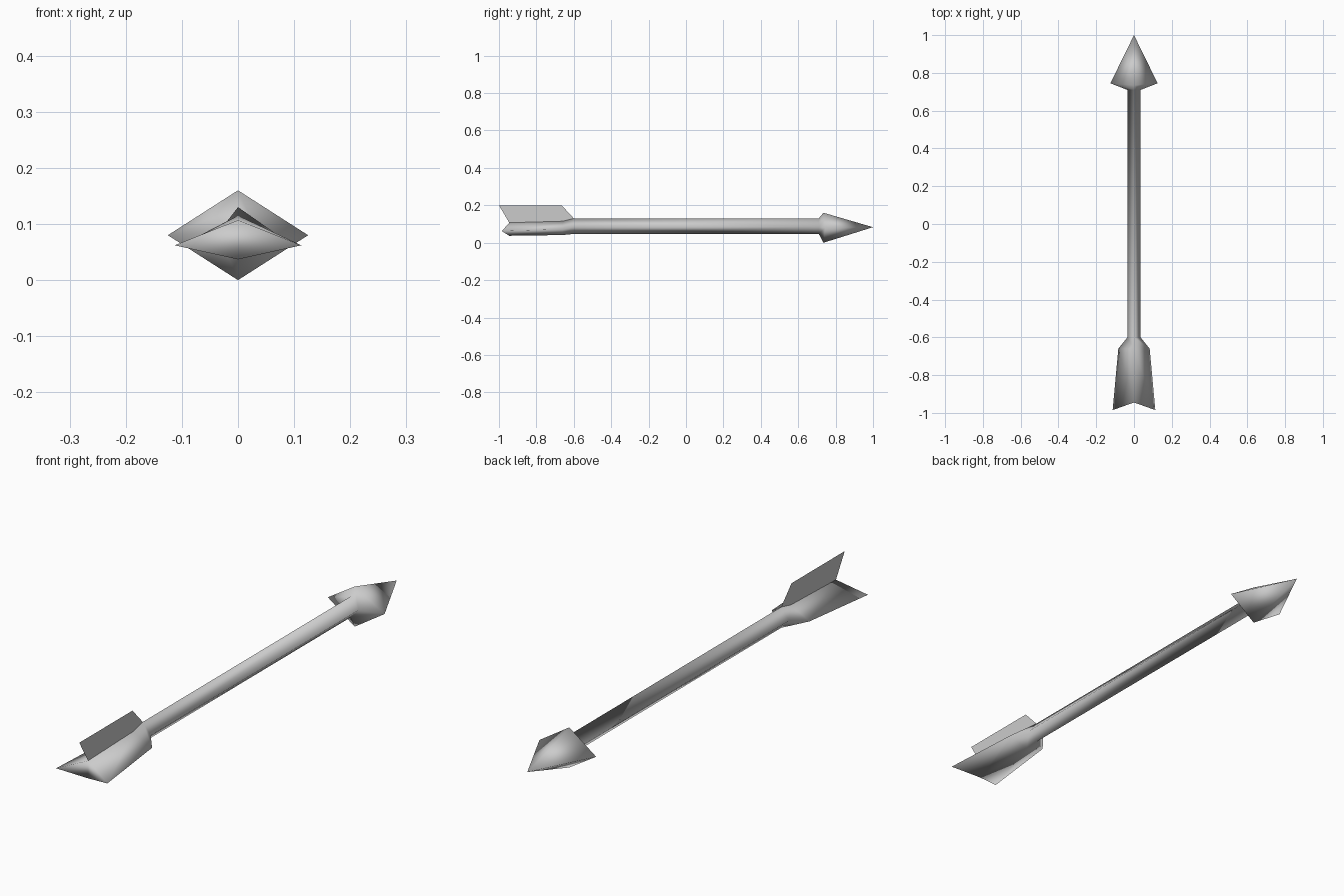
import bpy
import bmesh

cube = bpy.data.objects.get("Cube")
if cube:
    bpy.data.objects.remove(cube)

grey = bpy.data.materials.new("plain grey")
grey.use_nodes = True
colour = (0.6, 0.6, 0.6, 1)
grey.diffuse_color = colour
grey.node_tree.nodes["Principled BSDF"].inputs["Base Color"].default_value = colour


def finish(bm, name):
    """Turn a bmesh into a smooth-shaded grey object."""
    for face in bm.faces:
        face.smooth = True
    mesh = bpy.data.meshes.new(name)
    bm.to_mesh(mesh)
    bm.free()
    mesh.materials.append(grey)
    obj = bpy.data.objects.new(name, mesh)
    bpy.context.collection.objects.link(obj)
    return obj


# Diamond sections from tail to head:
# (middle y, side y, half width, side z, bottom z, top z)
sections = [
    (-0.945, -0.985, 0.113, 0.062, 0.037, 0.107),  # swept wing tips
    (-0.66, -0.66, 0.083, 0.072, 0.041, 0.115),    # wing shoulders
    (-0.60, -0.60, 0.035, 0.085, 0.047, 0.13),     # shaft start
    (0.71, 0.71, 0.035, 0.085, 0.047, 0.13),       # shaft end
    (0.735, 0.745, 0.125, 0.08, 0.0, 0.16),        # head barbs
]

# Shaft, side wings and head as one continuous diamond body
bm = bmesh.new()
rings = []
for y, side_y, width, side_z, low, high in sections:
    points = [(width, side_y, side_z), (0, y, high),
              (-width, side_y, side_z), (0, y, low)]
    rings.append([bm.verts.new(p) for p in points])
for a, b in zip(rings, rings[1:]):
    for i in range(4):
        j = (i + 1) % 4
        bm.faces.new((a[i], a[j], b[j], b[i]))

# Pointed head
tip = bm.verts.new((0, 1, 0.083))
last = rings[-1]
for i in range(4):
    bm.faces.new((last[i], last[(i + 1) % 4], tip))

# Notched tail end, folded along its upright middle
right, top, left, bottom = rings[0]
bm.faces.new((right, bottom, top))
bm.faces.new((left, top, bottom))
bmesh.ops.recalc_face_normals(bm, faces=bm.faces)
finish(bm, "arrow_body")

# Thin upright feather
bm = bmesh.new()
outline = [(-1, 0.2), (-0.945, 0.107), (-0.66, 0.115), (-0.6, 0.13), (-0.665, 0.2)]
bm.faces.new([bm.verts.new((0, y, z)) for y, z in outline])
bmesh.ops.recalc_face_normals(bm, faces=bm.faces)
finish(bm, "top_feather")
